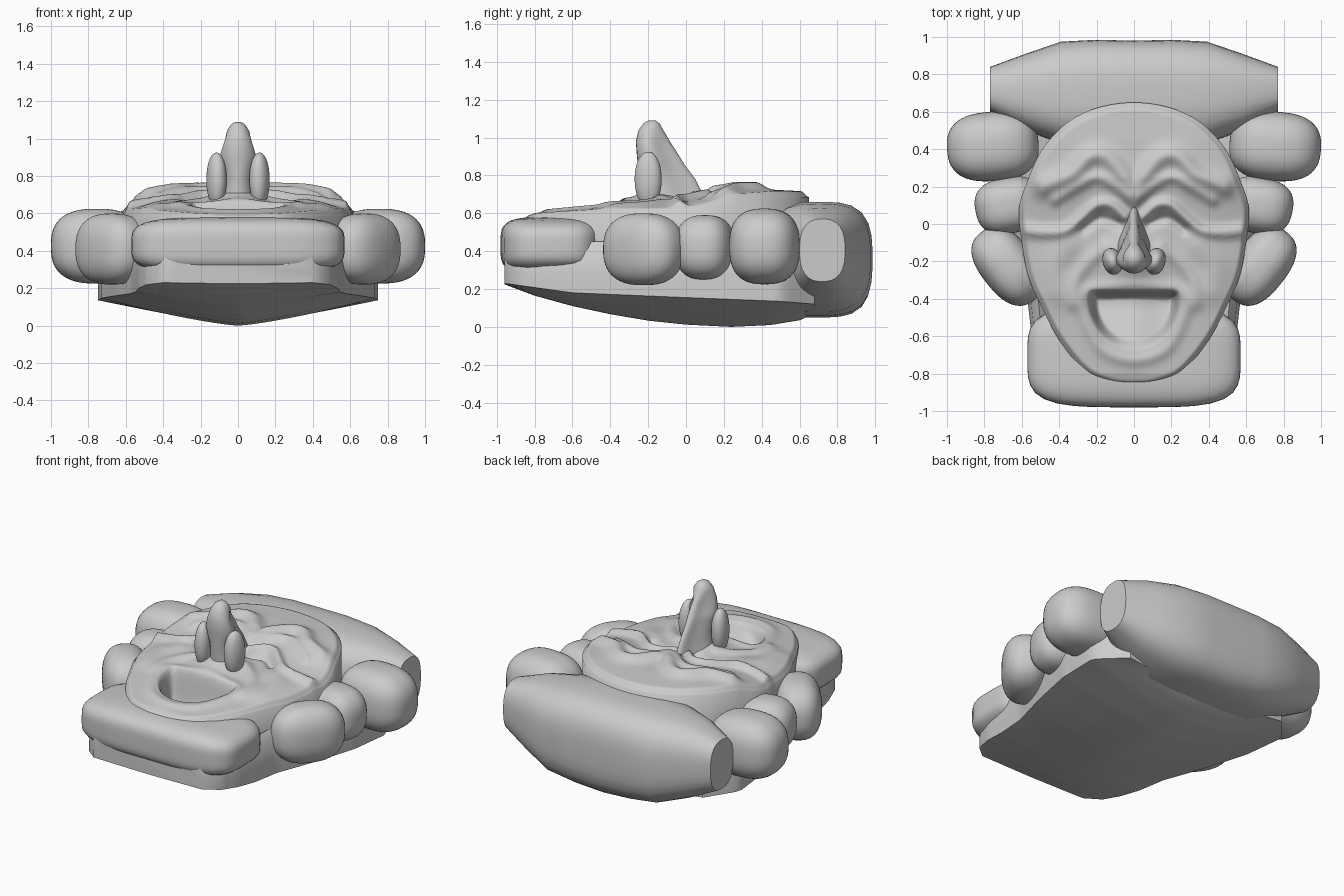
import bpy, bmesh, math
from mathutils import Vector, Matrix

if "Cube" in bpy.data.objects:
    bpy.data.objects.remove(bpy.data.objects["Cube"])

def lerp(pts, t):
    # piecewise interpolation through (key, value) pairs
    if t <= pts[0][0]:
        return pts[0][1]
    for (a, u), (b, v) in zip(pts, pts[1:]):
        if t <= b:
            return u + (v - u) * (t - a) / (b - a)
    return pts[-1][1]

def sstep(a, b, t):
    t = max(0, min(1, (t - a) / (b - a)))
    return t * t * (3 - 2 * t)

def spline(p0, p1, p2, p3, t):
    return .5 * (2 * p1 + (p2 - p0) * t + (2 * p0 - 5 * p1 + 4 * p2 - p3) * t * t
                 + (3 * p1 - p0 - 3 * p2 + p3) * t ** 3)

def smooth_line(pts, sub=4):
    p = [Vector(q) for q in pts]
    p = [p[0]] + p + [p[-1]]
    return [spline(*p[i:i + 4], k / sub) for i in range(len(p) - 3) for k in range(sub)] + [p[-1]]

def finish(bm, name, angle=50):
    bmesh.ops.recalc_face_normals(bm, faces=bm.faces)
    me = bpy.data.meshes.new(name)
    bm.to_mesh(me)
    bm.free()
    ob = bpy.data.objects.new(name, me)
    bpy.context.collection.objects.link(ob)
    bpy.ops.object.select_all(action='DESELECT')
    ob.select_set(True)
    bpy.context.view_layer.objects.active = ob
    bpy.ops.object.shade_smooth_by_angle(angle=math.radians(angle))
    return ob

def loft(name, rings, angle=50):
    bm = bmesh.new()
    rows = [[bm.verts.new(p) for p in r] for r in rings]
    n = len(rows[0])
    for a, b in zip(rows, rows[1:]):
        for i in range(n):
            j = (i + 1) % n
            bm.faces.new((a[i], a[j], b[j], b[i]))
    bm.faces.new(rows[0])
    bm.faces.new(rows[-1])
    return finish(bm, name, angle)

def blob(name, c, r, p=2.6, rot=0, fix=None):
    # rounded superellipsoid lump
    bm = bmesh.new()
    bmesh.ops.create_uvsphere(bm, u_segments=48, v_segments=30, radius=1)
    R = Matrix.Rotation(math.radians(rot), 3, 'Z')
    for v in bm.verts:
        d = v.co.copy()
        s = sum(abs(k) ** p for k in d) ** (-1 / p)
        v.co = R @ Vector([d[i] * s * r[i] for i in range(3)]) + Vector(c)
        if fix:
            fix(v.co)
    return finish(bm, name)

# Face relief
OUT = [(0, .65), (.2, .62), (.36, .54), (.49, .4), (.57, .23), (.615, .08), (.60, -.1),
       (.565, -.28), (.5, -.43), (.4, -.62), (.26, -.79), (.13, -.855), (0, -.87)]
MID = [(-.87, .575), (-.8, .60), (-.6, .62), (-.4, .64), (-.2, .655), (0, .67), (.1, .69),
       (.25, .725), (.45, .725), (.65, .715)]
# wrinkles: polyline, width, height
FOLDS = [(smooth_line(l), w, h) for l, w, h in [
    ([(0, .17), (.07, .28), (.15, .36), (.24, .36), (.34, .26), (.48, .2)], .05, .04),
    ([(.0, .11), (.1, .2), (.2, .25), (.3, .2), (.42, .13)], .03, .022),
    ([(.05, .04), (.12, .1), (.2, .1), (.28, .03), (.36, -.03), (.46, -.045), (.57, -.035)], .03, .035),
    ([(.08, 0), (.18, .03), (.27, -.03)], .025, -.025),
    ([(.15, -.13), (.24, -.2), (.31, -.3), (.33, -.42)], .04, .02),
    ([(.36, -.12), (.43, -.22), (.42, -.35)], .08, .02),
    ([(0, -.33), (.14, -.335), (.25, -.36), (.28, -.45), (.2, -.64), (.1, -.71), (0, -.73)], .035, .015),
]]

def seg_dist(p, a, b):
    t = max(0, min(1, (p - a).dot(b - a) / (b - a).length_squared))
    return (p - a - (b - a) * t).length

def face_z(x, y):
    x = abs(x)
    p = Vector((x, y))
    z = lerp(MID, y) - .04 * (x / .6) ** 4
    z += .07 * math.exp(-(x / .13) ** 2 - ((y + .18) / .13) ** 2)
    for line, w, h in FOLDS:
        d = min(seg_dist(p, a, b) for a, b in zip(line, line[1:]))
        if d < 3 * w:
            z += h * math.exp(-(d / w) ** 2)
    # open mouth, floor rising toward the chin, with tongue
    r = math.hypot(x / .25, (y + .40) / (.28 if y < -.40 else .2))
    inside = sstep(1, .78, r) * sstep(-.35, -.40, y)
    floor = .42 + .13 * sstep(-.42, -.68, y) + .035 * math.exp(-(x / .12) ** 2)
    return z + (floor - z) * inside

def build_face():
    half = [Vector(p) for p in OUT]
    loop = half + [Vector((-p.x, p.y)) for p in half[-2:0:-1]]
    n, sub, rings, cy = len(loop), 7, 76, Vector((0, -.18))
    rim = [spline(*(loop[(i + k) % n] for k in (-1, 0, 1, 2)), j / sub)
           for i in range(n) for j in range(sub)]
    rows = []
    for r in range(1, rings + 1):
        f = r / rings
        row = []
        for q in rim:
            c = cy + (q - cy) * f
            row.append((c.x, c.y, face_z(c.x, c.y) - .03 * sstep(.95, 1, f)))
        rows.append(row)
    rows.append([(q.x, q.y, .4) for q in rim])
    loft("face", rows, 75)

build_face()

# Nose, stacked teardrop slices: z, y front, y back, half width
NOSE = [(.6, -.24, .12, .13), (.7, -.24, .09, .10), (.78, -.25, .05, .085), (.86, -.255, -.01, .10),
        (.91, -.26, -.04, .11), (.98, -.265, -.085, .085), (1.04, -.25, -.12, .06),
        (1.075, -.225, -.14, .038), (1.09, -.2, -.16, .015)]
rings = []
for z, y0, y1, w in NOSE:
    ring = []
    for i in range(28):
        a = math.tau * i / 28
        s = math.sin(a)
        wide = 1 - .6 * sstep(-.6, .7, s) if z < 1.03 else 1
        ring.append((w * math.cos(a) * wide, (y0 + y1) / 2 + (y1 - y0) / 2 * s, z))
    rings.append(ring)
loft("nose", rings, 70)

# Back shell: bottom keel, rim and half width along y
KEEL = [(-.96, .225), (-.8, .165), (-.6, .11), (-.4, .067), (-.2, .033), (0, .012), (.24, 0),
        (.45, .01), (.6, .035), (.68, .07)]
EDGE = [(-.96, .23), (-.6, .18), (0, .155), (.5, .135), (.68, .12)]
WIDE = [(-.96, .40), (-.88, .49), (-.75, .53), (-.4, .57), (-.1, .66), (.2, .73), (.5, .75), (.68, .6)]
rings = []
for i in range(42):
    y = -.96 + 1.64 * i / 41
    w, k, e = lerp(WIDE, y), lerp(KEEL, y), lerp(EDGE, y)
    ring = []
    for j in range(-12, 13):
        u = j / 12
        ring.append((w * u, y, k + (e - k) * abs(u) ** 1.3))
    side = [(1, .28), (.97, .4), (.9, .45), (.75, .36)]
    ring += [(w * u, y, z) for u, z in side] + [(-w * u, y, z) for u, z in side[::-1]]
    rings.append(ring)
loft("back_shell", rings, 50)

# Hair roll above the forehead: x, y front, y back, z low, z high
HAIR = [(0, .42, .98, .05, .66), (.2, .42, .985, .06, .66), (.39, .43, .975, .08, .65),
        (.58, .5, .91, .15, .625), (.77, .60, .84, .24, .57)]
rings = []
for x, y0, y1, z0, z1 in [(-h[0],) + h[1:] for h in HAIR[:0:-1]] + HAIR:
    ring = []
    p = 3.4 - abs(x)
    for i in range(32):
        a = math.tau * i / 32
        c, s = math.cos(a), math.sin(a)
        k = (abs(c) ** p + abs(s) ** p) ** (-1 / p)
        ring.append((x, (y0 + y1) / 2 + (y1 - y0) / 2 * c * k, (z0 + z1) / 2 + (z1 - z0) / 2 * s * k))
    rings.append(ring)
loft("top_hair", rings, 50)

# Nostril wings and side curls, mirrored
for s, side in ((1, "right"), (-1, "left")):
    blob("nostril_" + side, (s * .115, -.2, .78), (.052, .072, .145), 2.1, s * -15)
    blob("upper_curl_" + side, (s * .755, .415, .425), (.245, .185, .2), 2.6, s * -4)
    blob("middle_curl_" + side, (s * .67, .1, .42), (.18, .15, .17), 2.6, s * -12)
    blob("lower_curl_" + side, (s * .675, -.225, .41), (.23, .145, .19), 2.5, s * 52)

# Beard block, pressed down under the mouth so it stays open
def press(co):
    r = math.hypot(co.x / .36, (co.y + .42) / .36)
    co.z = min(co.z, .36 + .3 * sstep(.8, 1.05, r))
blob("beard", (0, -.71, .43), (.57, .27, .15), 4, 0, press)
